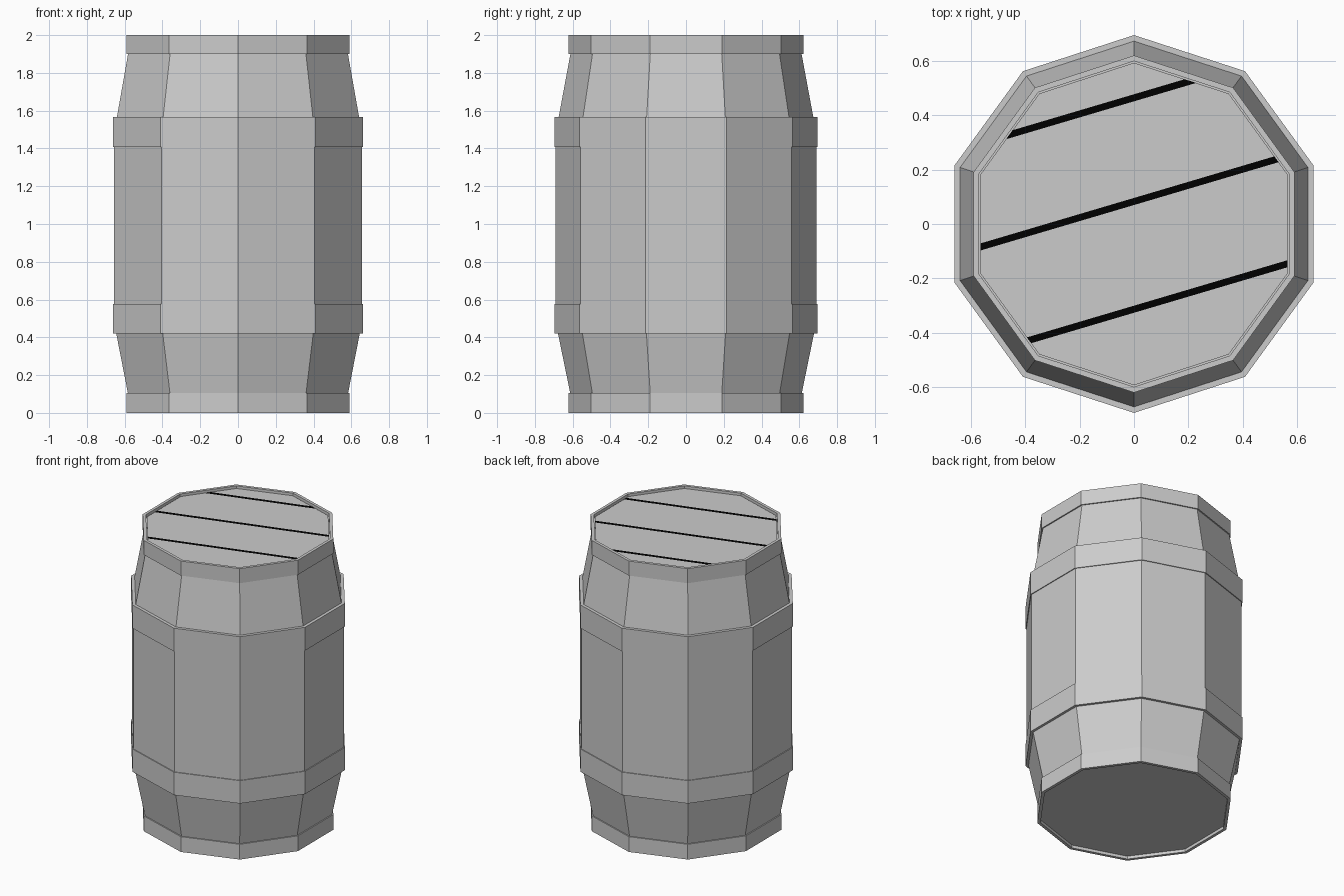
import bpy, bmesh
from math import sin, cos, pi, radians
from mathutils import Vector

if "Cube" in bpy.data.objects:
    bpy.data.objects.remove(bpy.data.objects["Cube"])

SIDES = 10


def ring(bm, r, z):
    return [bm.verts.new((r * cos(pi / 2 + 2 * pi * i / SIDES),
                          r * sin(pi / 2 + 2 * pi * i / SIDES), z)) for i in range(SIDES)]


def finish(bm, name):
    me = bpy.data.meshes.new(name)
    bm.to_mesh(me)
    bm.free()
    ob = bpy.data.objects.new(name, me)
    bpy.context.collection.objects.link(ob)
    return ob


def lathe(name, profile, closed):
    """Ten-sided revolve; closed joins the last ring to the first, else the ends are capped."""
    bm = bmesh.new()
    rings = [ring(bm, r, z) for r, z in profile]
    pairs = list(zip(rings, rings[1:]))
    if closed:
        pairs.append((rings[-1], rings[0]))
    else:
        bm.faces.new(rings[0])
        bm.faces.new(rings[-1])
    for a, b in pairs:
        for i in range(SIDES):
            j = (i + 1) % SIDES
            bm.faces.new((a[i], a[j], b[j], b[i]))
    bmesh.ops.recalc_face_normals(bm, faces=bm.faces)
    return finish(bm, name)


def hoop(name, outer, inner, z0, z1):
    return lathe(name, [(inner, z0), (outer, z0), (outer, z1), (inner, z1)], True)


# Staved body
lathe("barrel_body", [(0.605, 0.02), (0.612, 0.10), (0.69, 0.48), (0.69, 1.48),
                      (0.612, 1.90), (0.605, 1.975)], False)

# Rim hoops and belly hoops
hoop("bottom_rim", 0.621, 0.60, 0.0, 0.105)
hoop("top_rim", 0.621, 0.60, 1.90, 2.0)
hoop("lower_hoop", 0.696, 0.66, 0.42, 0.577)
hoop("upper_hoop", 0.696, 0.66, 1.407, 1.567)

# Plank lid with dark seams
lid = lathe("plank_lid", [(0.594, 1.95), (0.594, 1.985)], False)
for label, color in (("lid_grey", (0.8, 0.8, 0.8, 1)), ("seam_black", (0.0, 0.0, 0.0, 1))):
    mat = bpy.data.materials.new(label)
    mat.diffuse_color = color
    mat.use_nodes = True
    mat.node_tree.nodes["Principled BSDF"].inputs["Base Color"].default_value = mat.diffuse_color
    lid.data.materials.append(mat)
angle, half = radians(16.5), 0.0125
normal = Vector((-sin(angle), cos(angle), 0))
seams = [y * cos(angle) for y in (0.465, 0.083, -0.314)]
bm = bmesh.new()
bm.from_mesh(lid.data)
for d in seams:
    for off in (d - half, d + half):
        bmesh.ops.bisect_plane(bm, geom=bm.verts[:] + bm.edges[:] + bm.faces[:],
                               plane_co=normal * off, plane_no=normal)
for f in bm.faces:
    c = f.calc_center_median().dot(normal)
    if f.normal.z > 0.9 and any(abs(c - d) < half for d in seams):
        f.material_index = 1
bm.to_mesh(lid.data)
bm.free()
